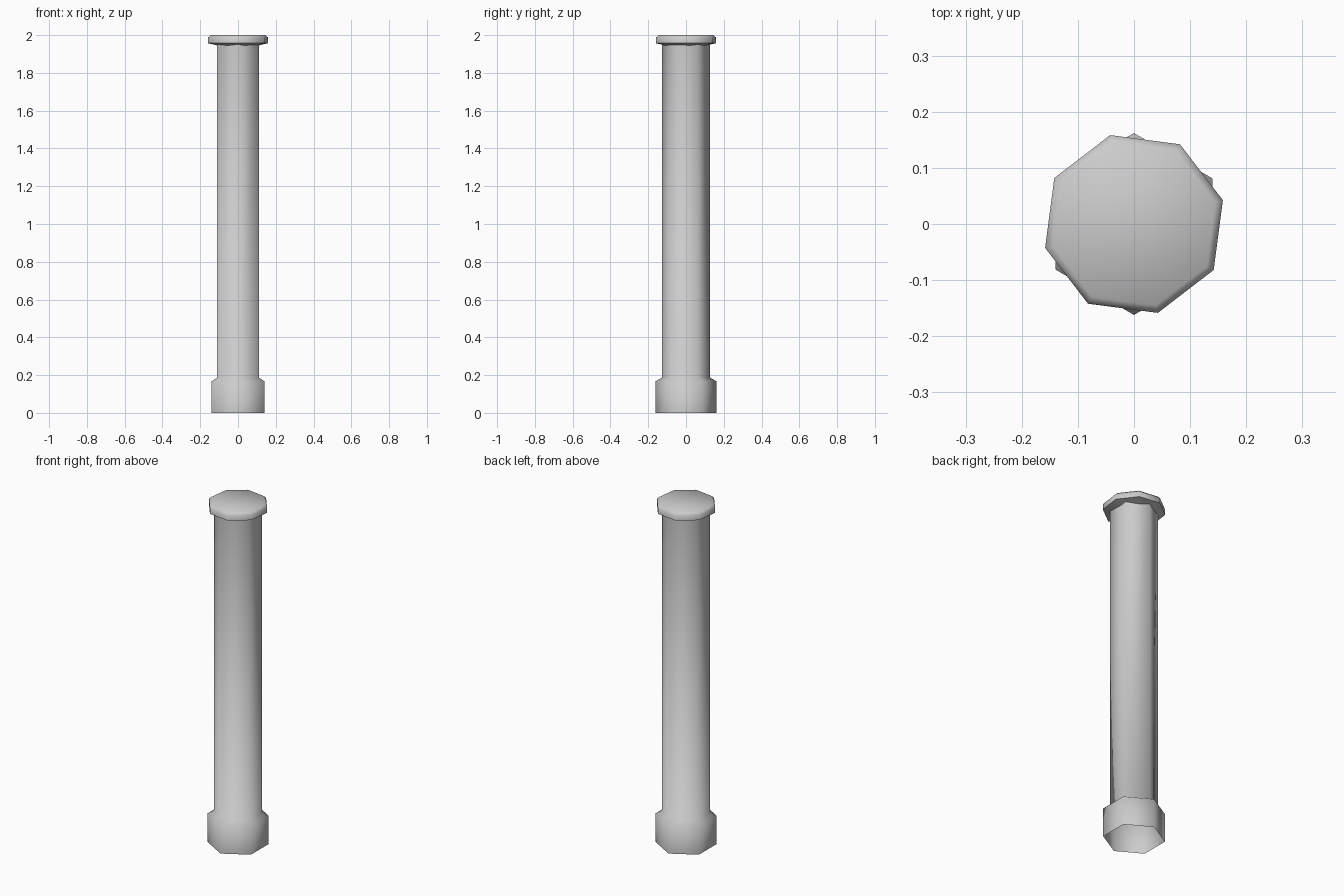
import bpy, bmesh
from math import cos, sin, radians, tau

if "Cube" in bpy.data.objects:
    bpy.data.objects.remove(bpy.data.objects["Cube"])


def lathe(name, sides, start_deg, profile, cap_top=False, angle=65):
    """Stack rings (radius, z) into a smooth-shaded low-poly tube."""
    bm = bmesh.new()
    rings = []
    for r, z in profile:
        ring = []
        for i in range(sides):
            a = radians(start_deg) + tau * i / sides
            ring.append(bm.verts.new((r * cos(a), r * sin(a), z)))
        rings.append(ring)
    for lo, hi in zip(rings, rings[1:]):
        for i in range(sides):
            j = (i + 1) % sides
            bm.faces.new((lo[i], lo[j], hi[j], hi[i]))
    if cap_top:
        bm.faces.new(rings[-1])
    mesh = bpy.data.meshes.new(name)
    bm.to_mesh(mesh)
    bm.free()
    ob = bpy.data.objects.new(name, mesh)
    bpy.context.collection.objects.link(ob)
    bpy.ops.object.select_all(action='DESELECT')
    ob.select_set(True)
    bpy.context.view_layer.objects.active = ob
    bpy.ops.object.shade_smooth_by_angle(angle=radians(angle))
    return ob


# Hexagonal foot, open underneath, with a sloped shoulder running into the post
lathe("post_and_foot", 6, 90,
      [(0.162, 0.0), (0.162, 0.167), (0.127, 0.187), (0.127, 1.965)])

# Octagonal cap, slightly turned, with a softened top rim and sloped underside
lathe("cap", 8, 15,
      [(0.112, 1.945), (0.164, 1.957), (0.164, 1.988), (0.150, 2.0)],
      cap_top=True)
